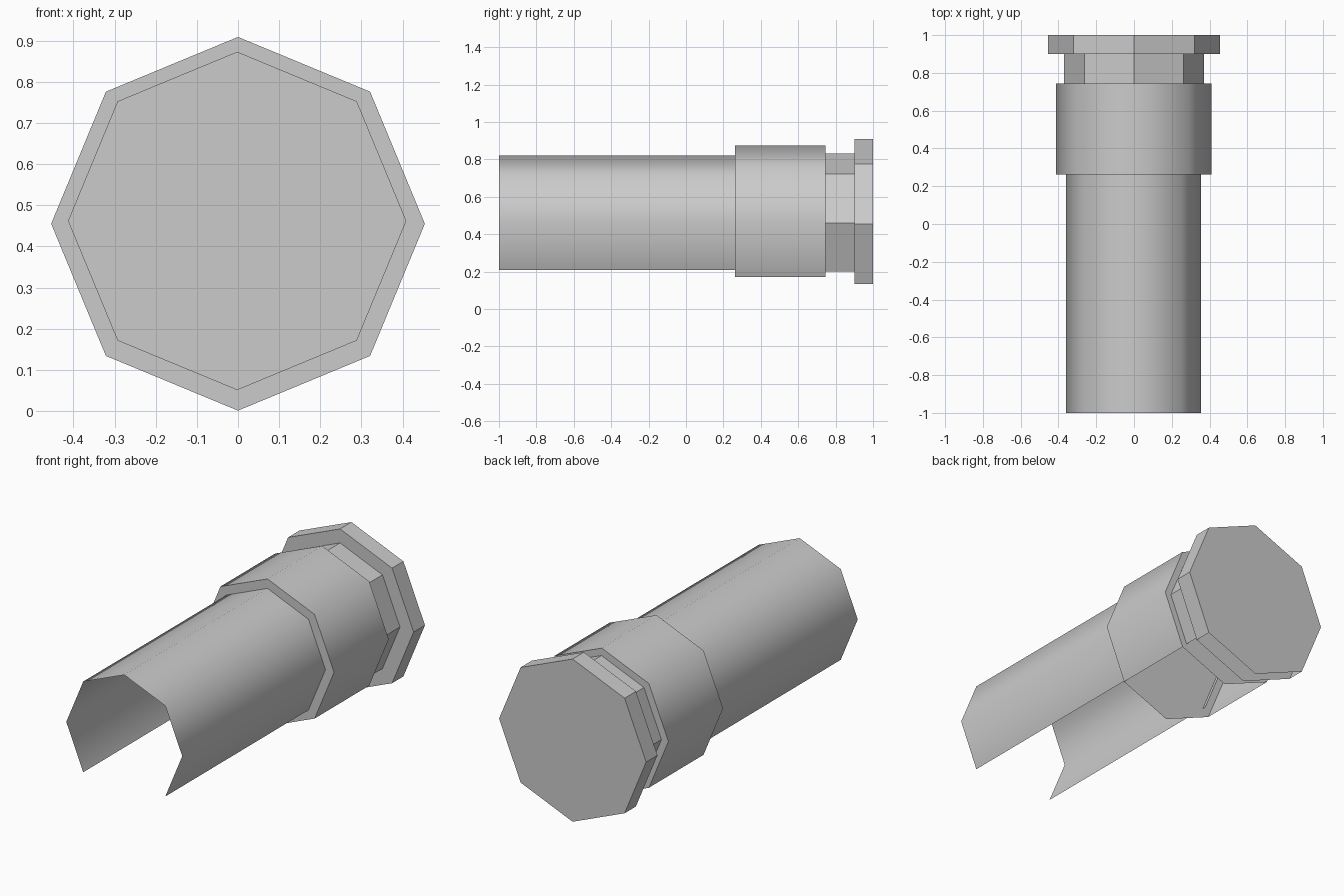
import bpy, bmesh, math

if "Cube" in bpy.data.objects:
    bpy.data.objects.remove(bpy.data.objects["Cube"])

gray = bpy.data.materials.new("plain gray")
gray.diffuse_color = (0.6, 0.6, 0.6, 1)
gray.use_nodes = True
gray.node_tree.nodes["Principled BSDF"].inputs["Base Color"].default_value = gray.diffuse_color


def octagon_shell(name, radius, y0, y1, cx, cz, capped, smooth):
    """Eight-sided shell along y whose two lowest side faces are left open."""
    bm = bmesh.new()
    rings = []
    for y in (y0, y1):
        rings.append([bm.verts.new((cx + radius * math.sin(k * math.pi / 4), y,
                                    cz - radius * math.cos(k * math.pi / 4)))
                      for k in range(8)])
    front, back = rings
    # vertex 0 is the lowest; skip the sides that touch it
    for k in range(1, 7):
        bm.faces.new((front[k], front[k + 1], back[k + 1], back[k]))
    if capped:
        bm.faces.new(front)
        bm.faces.new(back[::-1])
    else:
        for ring in rings:
            bm.verts.remove(ring[0])
    bm.normal_update()
    # side normals point away from the axis
    for f in bm.faces:
        c = f.calc_center_median()
        out = (c.x - cx) * f.normal.x + (c.z - cz) * f.normal.z
        out += (c.y - (y0 + y1) / 2) * f.normal.y
        if out < 0:
            f.normal_flip()
    mesh = bpy.data.meshes.new(name)
    bm.to_mesh(mesh)
    bm.free()
    mesh.materials.append(gray)
    obj = bpy.data.objects.new(name, mesh)
    bpy.context.collection.objects.link(obj)
    if smooth:
        bpy.ops.object.select_all(action='DESELECT')
        obj.select_set(True)
        bpy.context.view_layer.objects.active = obj
        bpy.ops.object.shade_smooth_by_angle(angle=math.radians(60))
    return obj


# long tube, open at the front and tucked slightly into the collar
octagon_shell("tube", 0.358, -1.0, 0.285, -0.002, 0.462, False, True)
# wide collar with full end plates
octagon_shell("collar", 0.411, 0.263, 0.745, -0.002, 0.462, True, True)
# flat-sided neck between collar and flange
octagon_shell("neck", 0.37, 0.745, 0.9, 0.0, 0.461, False, False)
# end flange with full end plates
octagon_shell("flange", 0.454, 0.9, 1.0, 0.0, 0.455, True, False)
